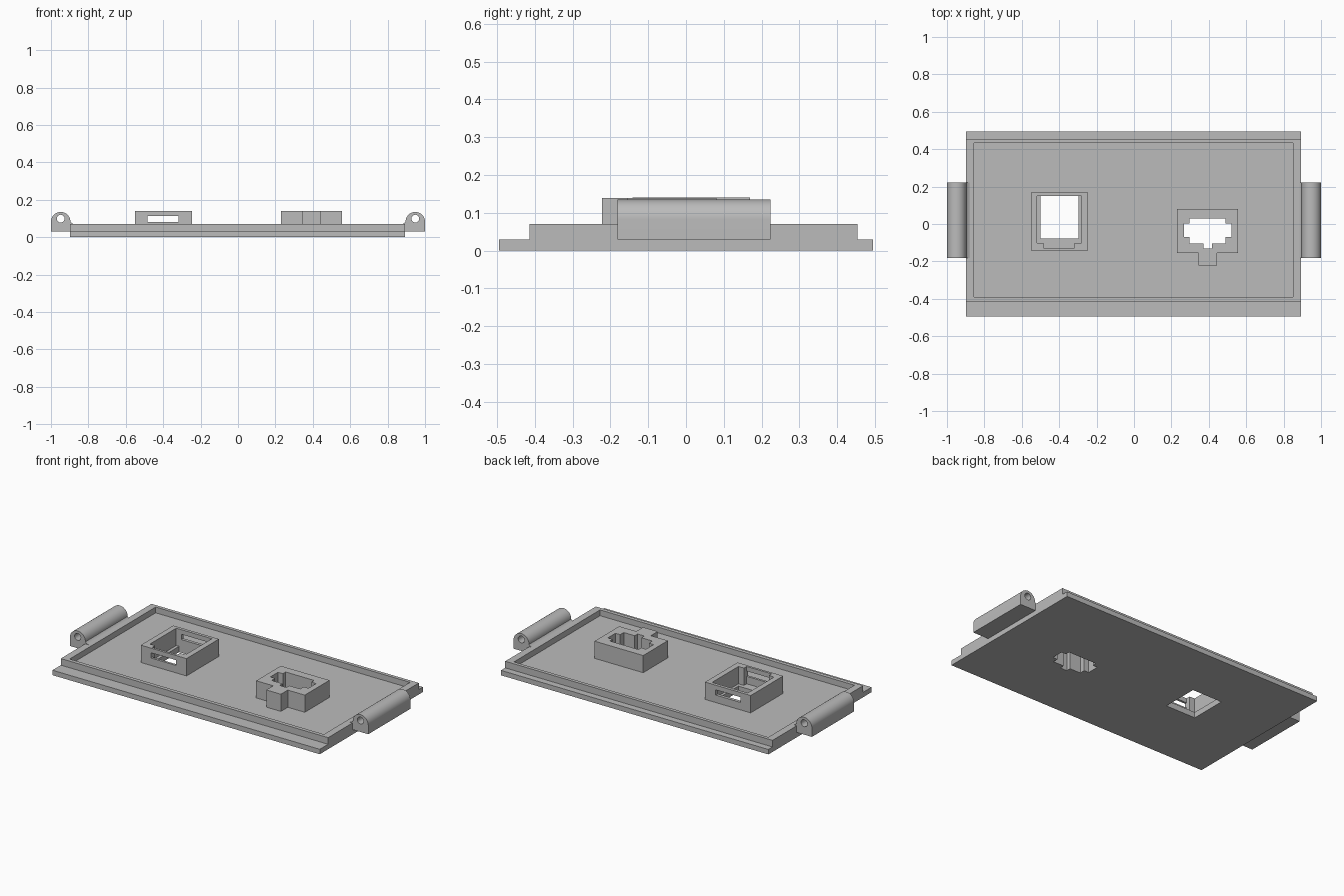
import bpy
import bmesh
from math import cos, sin, pi, radians

cube = bpy.data.objects.get("Cube")
if cube:
    bpy.data.objects.remove(cube, do_unlink=True)

grey = bpy.data.materials.new("plain grey")
grey.use_nodes = True
grey.diffuse_color = (0.5, 0.5, 0.5, 1)
grey.node_tree.nodes["Principled BSDF"].inputs["Base Color"].default_value = (0.5, 0.5, 0.5, 1)


def prism(name, points, start, end, axis="z"):
    """Extrude a 2D outline along one axis."""
    place = {"x": lambda a, b, t: (t, a, b),
             "y": lambda a, b, t: (a, t, b),
             "z": lambda a, b, t: (a, b, t)}[axis]
    bm = bmesh.new()
    low, high = [[bm.verts.new(place(a, b, t)) for a, b in points] for t in (start, end)]
    bm.faces.new(low)
    bm.faces.new(high)
    n = len(points)
    for i in range(n):
        j = (i + 1) % n
        bm.faces.new((low[i], low[j], high[j], high[i]))
    bmesh.ops.recalc_face_normals(bm, faces=bm.faces)
    mesh = bpy.data.meshes.new(name)
    bm.to_mesh(mesh)
    bm.free()
    mesh.materials.append(grey)
    obj = bpy.data.objects.new(name, mesh)
    bpy.context.collection.objects.link(obj)
    return obj


def rect(x0, x1, y0, y1):
    return [(x0, y0), (x1, y0), (x1, y1), (x0, y1)]


def arc(cx, cy, r, a0, a1, steps):
    return [(cx + r * cos(a0 + (a1 - a0) * i / steps),
             cy + r * sin(a0 + (a1 - a0) * i / steps)) for i in range(steps + 1)]


def activate(obj):
    bpy.ops.object.select_all(action="DESELECT")
    obj.select_set(True)
    bpy.context.view_layer.objects.active = obj


def cut(obj, points, start, end, axis="z"):
    """Subtract an extruded outline from an object."""
    cutter = prism("cutter", points, start, end, axis)
    cutter.hide_render = True
    mod = obj.modifiers.new("cut", "BOOLEAN")
    mod.operation = "DIFFERENCE"
    mod.solver = "EXACT"
    mod.object = cutter
    activate(obj)
    bpy.ops.object.modifier_apply(modifier=mod.name)
    bpy.data.objects.remove(cutter, do_unlink=True)


FLOOR = 0.035

# Base plate with stepped long edges and a shallow tray
profile = [(-0.494, 0), (0.494, 0), (0.494, 0.03), (0.454, 0.03),
           (0.454, 0.07), (-0.414, 0.07), (-0.414, 0.03), (-0.494, 0.03)]
plate = prism("base_plate", profile, -0.898, 0.894, "x")
cut(plate, rect(-0.855, 0.85, -0.391, 0.433), FLOOR, 0.2)

# Square socket with notched cavity and a latch slot through both walls
square = prism("square_socket", rect(-0.552, -0.246, -0.142, 0.169), FLOOR, 0.14)
cavity = [(-0.519, 0.15), (-0.519, -0.102), (-0.485, -0.102), (-0.485, -0.128),
          (-0.317, -0.128), (-0.317, -0.102), (-0.28, -0.102), (-0.28, 0.15)]
cut(square, cavity, 0, 0.2)
cut(square, rect(-0.485, -0.317, 0.08, 0.112), -0.3, 0.3, "y")
cut(plate, rect(-0.5, -0.297, -0.077, 0.15), -0.1, 0.2)

# Stepped socket with a front tab, mirrored about its own centre line
def mirrored(half, centre):
    return ([(centre + x, y) for x, y in half]
            + [(centre - x, y) for x, y in reversed(half)])


MID = 0.394
stepped = prism("stepped_socket", mirrored(
    [(0.049, -0.222), (0.049, -0.156), (0.163, -0.156), (0.163, 0.08)], MID), FLOOR, 0.139)
opening = mirrored([(0.023, -0.132), (0.023, -0.104), (0.096, -0.104), (0.096, -0.07),
                    (0.128, -0.07), (0.128, 0.003), (0.096, 0.003), (0.096, 0.03)], MID)
cut(stepped, opening, 0, 0.2)
cut(plate, opening, -0.1, 0.2)

# Hinge barrels on both short ends
for side, name in ((1, "left_hinge"), (-1, "right_hinge")):
    outline = ([(0.876, 0.03), (1, 0.03)] + arc(0.948, 0.083, 0.052, 0, pi, 24)
               + [(0.888, 0.074), (0.876, 0.07)])
    hinge = prism(name, [(side * x, z) for x, z in outline], -0.181, 0.223, "y")
    cut(hinge, arc(side * 0.948, 0.099, 0.021, 0, 2 * pi, 24)[:-1], -0.4, 0.4, "y")
    activate(hinge)
    bpy.ops.object.shade_smooth_by_angle(angle=radians(30))
